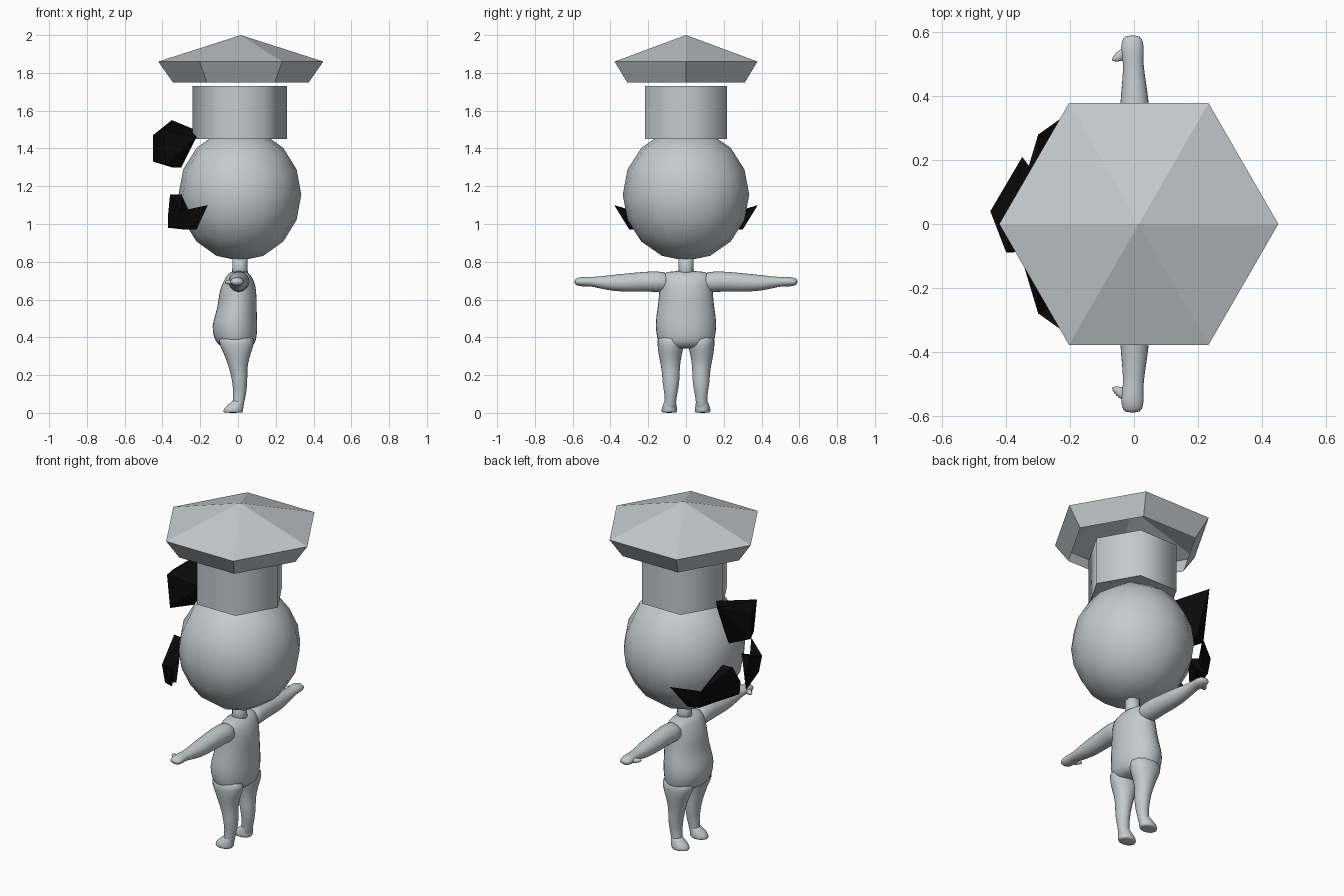
import bpy, bmesh, math
from mathutils import Vector

cube = bpy.data.objects.get("Cube")
if cube:
    bpy.data.objects.remove(cube, do_unlink=True)


def material(name, rgb):
    m = bpy.data.materials.new(name)
    m.use_nodes = True
    m.diffuse_color = (*rgb, 1)
    m.node_tree.nodes["Principled BSDF"].inputs["Base Color"].default_value = (*rgb, 1)
    return m


GREY = material("pale blue grey", (0.55, 0.59, 0.61))
BLACK = material("black hair", (0.003, 0.003, 0.003))


def finish(name, bm, mat, smooth=False, subdiv=0):
    bmesh.ops.recalc_face_normals(bm, faces=bm.faces)
    mesh = bpy.data.meshes.new(name)
    for f in bm.faces:
        f.smooth = smooth
    bm.to_mesh(mesh)
    bm.free()
    mesh.materials.append(mat)
    obj = bpy.data.objects.new(name, mesh)
    bpy.context.collection.objects.link(obj)
    if subdiv:
        mod = obj.modifiers.new("Subdivision", "SUBSURF")
        mod.levels = mod.render_levels = subdiv
    return obj


def loft(name, rings, n, axis="z", mat=GREY, smooth=True, subdiv=0, caps=(True, True)):
    """Rings are (height, x centre, other centre, x radius, other radius)."""
    bm = bmesh.new()
    loops = []
    for h, cx, co, rx, ro in rings:
        loop = []
        for i in range(n):
            a = math.tau * i / n
            x, o = cx + rx * math.cos(a), co + ro * math.sin(a)
            loop.append(bm.verts.new((x, o, h) if axis == "z" else (x, h, o)))
        loops.append(loop)
    for lo, hi in zip(loops, loops[1:]):
        for i in range(n):
            j = (i + 1) % n
            bm.faces.new((lo[i], lo[j], hi[j], hi[i]))
    for cap, loop in zip(caps, (loops[0], loops[-1])):
        if cap:
            bm.faces.new(loop)
    bmesh.ops.remove_doubles(bm, verts=bm.verts, dist=0.0001)
    return finish(name, bm, mat, smooth, subdiv)


def hull(name, points, side=1):
    bm = bmesh.new()
    for x, y, z in points:
        bm.verts.new((x, y * side, z))
    bmesh.ops.convex_hull(bm, input=bm.verts)
    return finish(name, bm, BLACK)


# Hat: six-sided crown, open underneath, above a six-sided band
crown = loft("hat_crown", [(1.75, .015, 0, .36, .36), (1.86, .015, 0, .437, .437),
                           (2.0, .015, 0, .0005, .0005)], 6, smooth=False, caps=(False, True))
band = loft("hat_band", [(1.45, .01, 0, .25, .25), (1.73, .01, 0, .25, .25)], 6)
for f in band.data.polygons:
    f.use_smooth = abs(f.normal.z) < 0.5

# Head: rounded cube grid pushed out to a ball
bm = bmesh.new()
bmesh.ops.create_cube(bm, size=2)
bmesh.ops.subdivide_edges(bm, edges=bm.edges, cuts=3, use_grid_fill=True)
for v in bm.verts:
    d = Vector([math.tan(c * math.pi / 4) for c in v.co]).normalized()
    v.co = (.01 + d.x * .325, d.y * .335, 1.155 + d.z * .35)
finish("head", bm, GREY, True)

# Forelock and two-part moustache
hull("forelock", [(-.45, .04, 1.47), (-.45, .04, 1.33), (-.4, -.09, 1.5), (-.38, -.09, 1.31),
                  (-.35, .21, 1.55), (-.35, .1, 1.3), (-.3, .05, 1.3), (-.22, -.04, 1.46),
                  (-.23, .05, 1.5)])
for side, label in ((-1, "right"), (1, "left")):
    hull("moustache_inner_" + label,
         [(-.37, .03, .98), (-.37, .02, 1.05), (-.36, .08, 1.155), (-.3, .09, 1.155),
          (-.3, .28, 1.07), (-.28, .28, .97), (-.22, .26, .98)], side)
    hull("moustache_tip_" + label,
         [(-.3, .28, 1.07), (-.28, .28, .97), (-.22, .3, .97), (-.24, .25, 1.05),
          (-.16, .38, 1.1)], side)

# Torso and neck
loft("torso", [(.34, -.005, 0, .06, .09), (.36, -.01, 0, .1, .145), (.4, -.015, 0, .117, .158),
               (.46, -.018, 0, .124, .166), (.52, -.01, 0, .112, .16), (.58, -.003, 0, .104, .15),
               (.65, 0, 0, .1, .144), (.7, .005, 0, .082, .145), (.74, .005, 0, .058, .135),
               (.752, .005, 0, .03, .07)], 16, subdiv=1)
loft("neck", [(.72, .01, 0, .045, .045), (.77, .01, 0, .04, .04), (.85, .01, 0, .04, .04)], 12)

# Limbs, mirrored across the body
for side, label in ((-1, "right"), (1, "left")):
    leg = [(.01, 0, .088, .028, .035), (.05, 0, .083, .032, .03), (.1, .01, .08, .035, .035),
           (.16, .01, .08, .041, .047), (.21, .005, .08, .046, .048), (.26, -.002, .083, .056, .054),
           (.31, -.003, .084, .072, .064), (.36, -.008, .081, .096, .074), (.42, -.01, .08, .1, .075)]
    loft("leg_" + label, [(h, x, y * side, a, b) for h, x, y, a, b in leg], 12, subdiv=1)
    foot = [(0, -.026, .088, .05, .038), (.006, -.026, .088, .056, .044),
            (.03, -.022, .088, .052, .042), (.052, -.004, .085, .036, .034), (.07, 0, .083, .03, .03)]
    loft("foot_" + label, [(h, x, y * side, a, b) for h, x, y, a, b in foot], 12, subdiv=1)
    arm = [(.08, .005, .69, .06, .055), (.15, .005, .695, .058, .057), (.22, .004, .695, .055, .055),
           (.3, .003, .69, .052, .051), (.38, .002, .688, .047, .046), (.45, 0, .69, .038, .034),
           (.505, -.002, .695, .032, .025), (.535, -.005, .695, .038, .027),
           (.57, -.005, .694, .036, .024), (.592, -.005, .694, .026, .012)]
    loft("arm_" + label, [(y * side, x, z, a, b) for y, x, z, a, b in arm], 12, axis="y", subdiv=1)
    thumb = [(.508, -.055, .692, .016, .009), (.52, -.048, .692, .024, .014),
             (.538, -.035, .692, .022, .014), (.55, -.03, .692, .012, .009)]
    loft("thumb_" + label, [(y * side, x, z, a, b) for y, x, z, a, b in thumb], 8, axis="y", subdiv=1)
